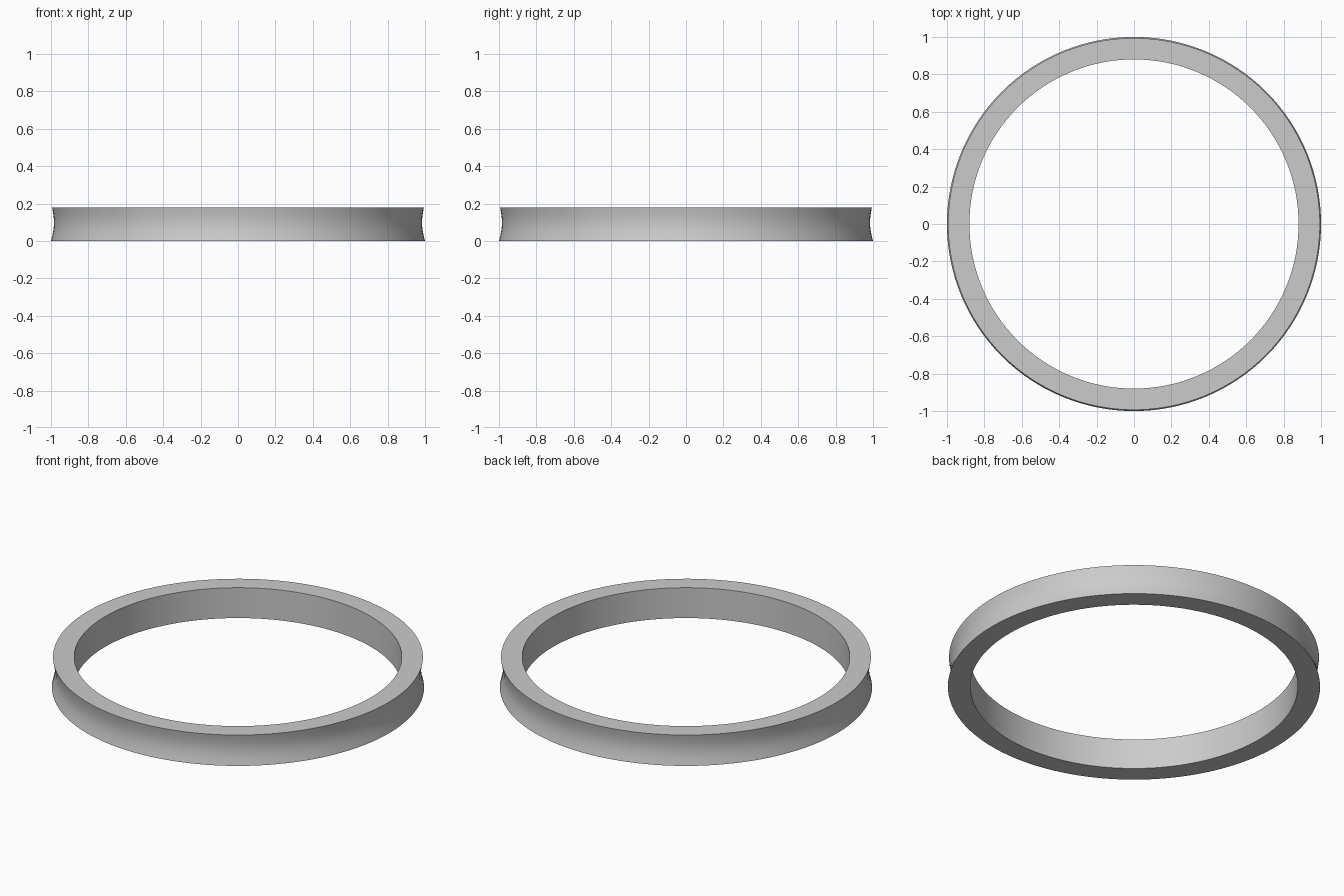
import bpy
import bmesh
from math import radians, sin, pi
from mathutils import Matrix, Vector

cube = bpy.data.objects.get("Cube")
if cube:
    bpy.data.objects.remove(cube, do_unlink=True)

INNER, BOTTOM, TOP, HEIGHT = 0.88, 1.0, 0.994, 0.18
GROOVE, STEPS, SIDES = 0.013, 12, 128

# Plain light grey
grey = bpy.data.materials.new("light_grey")
grey.use_nodes = True
colour = (0.6, 0.6, 0.6, 1)
grey.diffuse_color = colour
grey.node_tree.nodes["Principled BSDF"].inputs["Base Color"].default_value = colour

# Cross-section: straight bore, flat rims, hollowed outer wall
profile = [(INNER, HEIGHT), (INNER, 0)]
for i in range(STEPS + 1):
    t = i / STEPS
    radius = BOTTOM + (TOP - BOTTOM) * t - GROOVE * sin(pi * t)
    profile.append((radius, HEIGHT * t))

# Sweep the closed section around the vertical axis
bm = bmesh.new()
verts = [bm.verts.new((r, 0, z)) for r, z in profile]
edges = [bm.edges.new((v, verts[i - 1])) for i, v in enumerate(verts)]
bmesh.ops.spin(bm, geom=verts + edges, cent=(0, 0, 0), axis=(0, 0, 1),
               angle=2 * pi, steps=SIDES, use_merge=True)
bmesh.ops.remove_doubles(bm, verts=bm.verts, dist=0.0001)
bmesh.ops.recalc_face_normals(bm, faces=bm.faces)

mesh = bpy.data.meshes.new("grooved_ring")
bm.to_mesh(mesh)
bm.free()
mesh.materials.append(grey)
ring = bpy.data.objects.new("grooved_ring", mesh)
bpy.context.collection.objects.link(ring)

# Smooth walls with crisp rims
bpy.context.view_layer.objects.active = ring
ring.select_set(True)
bpy.ops.object.shade_smooth_by_angle(angle=radians(30))
